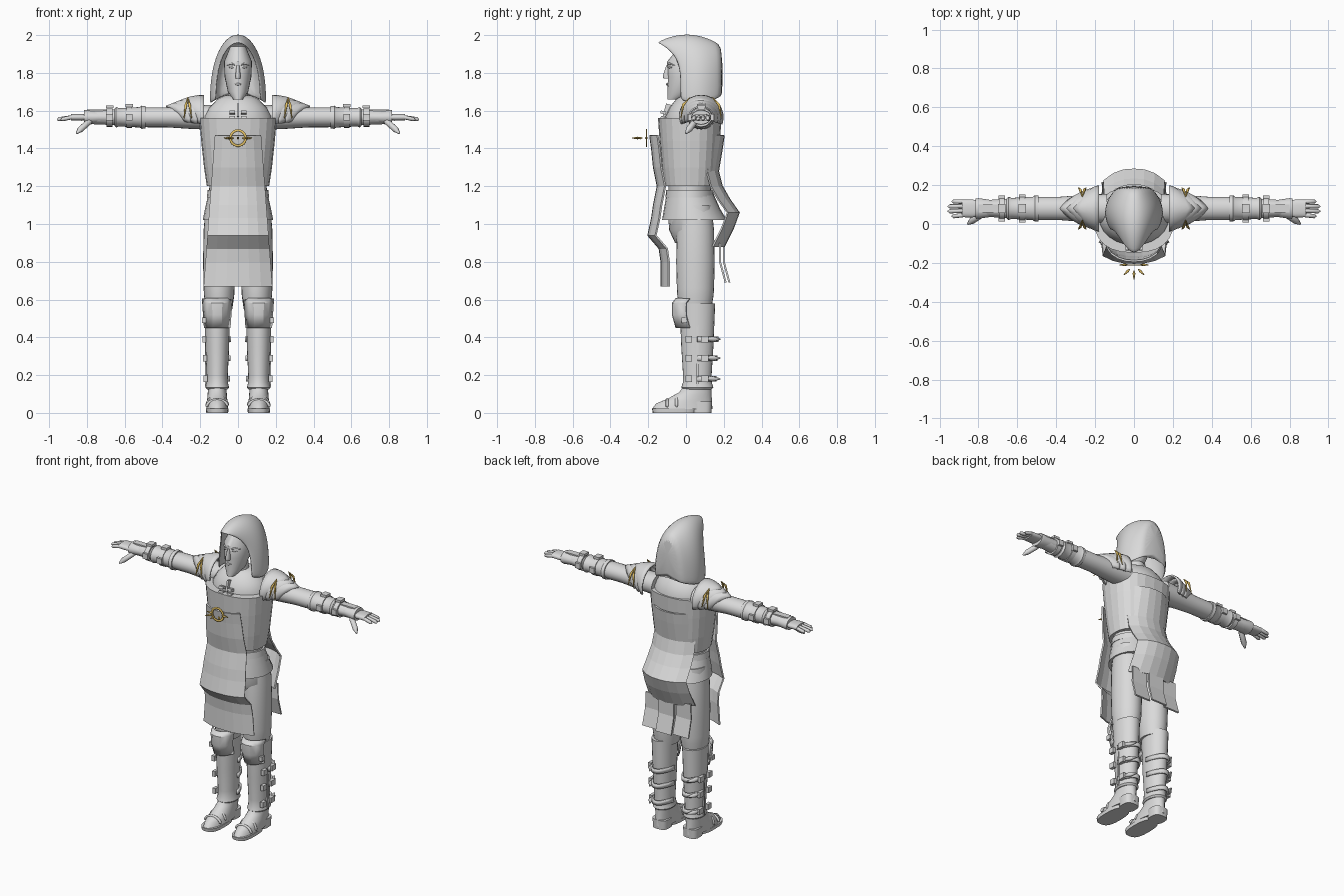
import bpy, bmesh
from math import sin, cos, pi, sqrt, radians, copysign
from mathutils import Vector, Matrix

if "Cube" in bpy.data.objects:
    bpy.data.objects.remove(bpy.data.objects["Cube"], do_unlink=True)


def material(name, *rgb):
    m = bpy.data.materials.new(name)
    m.use_nodes = True
    m.diffuse_color = (*rgb, 1)
    m.node_tree.nodes["Principled BSDF"].inputs["Base Color"].default_value = (*rgb, 1)
    return m


grey = material("plain grey", .7, .7, .7)
gold = material("gold", .8, .55, .13)


def mix(a, b, t):
    return a + (b - a) * t


def add(name, data, mat, mirror=False, solid=0, sub=False):
    o = bpy.data.objects.new(name, data)
    bpy.context.collection.objects.link(o)
    data.materials.append(mat)
    if solid:
        thickness = o.modifiers.new("thickness", 'SOLIDIFY')
        thickness.thickness, thickness.offset = solid, 0
    if sub:
        rounding = o.modifiers.new("rounding", 'SUBSURF')
        rounding.levels = rounding.render_levels = 1
    if mirror:
        o.modifiers.new("other side", 'MIRROR')


def finish(name, bm, mat=grey, smooth=40, **mods):
    bmesh.ops.recalc_face_normals(bm, faces=bm.faces)
    mesh = bpy.data.meshes.new(name)
    bm.to_mesh(mesh)
    bm.free()
    add(name, mesh, mat, **mods)
    if smooth:
        bpy.ops.object.select_all(action='DESELECT')
        o = next(o for o in bpy.context.collection.objects if o.data == mesh)
        o.select_set(True)
        bpy.context.view_layer.objects.active = o
        bpy.ops.object.shade_smooth_by_angle(angle=radians(smooth))


def skin(name, rows, loop=False, caps=(), **options):
    """Quads between rows of points; loop closes each row."""
    bm = bmesh.new()
    verts = [[bm.verts.new(p) for p in row] for row in rows]
    count = len(verts[0])
    for a, b in zip(verts, verts[1:]):
        for i in range(count if loop else count - 1):
            j = (i + 1) % count
            bm.faces.new((a[i], a[j], b[j], b[i]))
    for cap in caps:
        bm.faces.new(verts[cap])
    finish(name, bm, **options)


def loft(name, rings, at=(0, 0), stretch=1, axis='z', sides=24, power=2, **options):
    """Rings are (position, radius), then optional shift and stretch of the second direction."""
    rows = []
    for ring in rings:
        t, r, shift, ratio = ring + (0, stretch)[len(ring) - 2:]
        row = []
        for i in range(sides):
            c, s = cos(2 * pi * i / sides), sin(2 * pi * i / sides)
            u = at[0] + r * copysign(abs(c) ** (2 / power), c)
            v = at[1] + shift + r * ratio * copysign(abs(s) ** (2 / power), s)
            row.append((t, u, v) if axis == 'x' else (u, v, t))
        rows.append(row)
    skin(name, rows, loop=True, caps=(0, -1), **options)


def panel(name, profile, top, bottom, setback=0, centre=0, columns=6, **options):
    """Hanging sheet from a (y, z) profile, with widths running from top to bottom."""
    first, last = profile[0][1], profile[-1][1]
    rows = []
    for y, z in profile:
        width = mix(top, bottom, (first - z) / (first - last))
        spans = [2 * i / columns - 1 for i in range(columns + 1)]
        rows.append([(centre + width * s, y + setback * abs(s) ** 2.5, z) for s in spans])
    skin(name, rows, solid=.01, **options)


def box(name, at, size, turn=0, mirror=True):
    bm = bmesh.new()
    bmesh.ops.create_cube(bm, size=1, matrix=Matrix.Translation(at)
                          @ Matrix.Rotation(radians(turn), 4, 'X') @ Matrix.Diagonal((*size, 1)))
    finish(name, bm, smooth=0, mirror=mirror)


def tube(name, points, thick, mat=grey, mirror=True, cyclic=False):
    """Round strand along points; open ends taper."""
    curve = bpy.data.curves.new(name, 'CURVE')
    curve.dimensions, curve.bevel_depth, curve.bevel_resolution = '3D', thick, 2
    curve.use_fill_caps = True
    spline = curve.splines.new('POLY')
    spline.points.add(len(points) - 1)
    for q, co in zip(spline.points, points):
        q.co = (*co, 1)
    if not cyclic:
        spline.points[0].radius = spline.points[-1].radius = .3
    spline.use_smooth, spline.use_cyclic_u = True, cyclic
    add(name, curve, mat, mirror)


def arc(centre, u, v, turn=2 * pi, count=24):
    centre, u, v = Vector(centre), Vector(u), Vector(v)
    return [centre + u * cos(turn * i / count) + v * sin(turn * i / count) for i in range(count)]


# Head and face
loft("head", [(1.66, .025, -.065), (1.7, .054, -.025), (1.78, .071), (1.86, .074), (1.94, .04, .02)], stretch=1.35)
loft("nose", [(1.77, .013), (1.785, .014, -.002), (1.84, .007, .006)], at=(0, -.1), stretch=1.5)
eye_z = 1.83
tube("eyes", [(.016, -.092, eye_z), (.032, -.087, eye_z), (.05, -.07, eye_z)], .007)
tube("eyebrows", [(.013, -.1, eye_z + .01), (.035, -.09, eye_z + .02), (.06, -.06, eye_z + .01)], .006)
tube("lips", [(-.02, -.09, 1.74), (0, -.1, 1.74), (.02, -.09, 1.74)], .007, mirror=False)
loft("neck", [(1.56, .07), (1.64, .055), (1.72, .05)], at=(0, .02))
tube("collar", arc((0, .02, 1.64), (.08, 0, 0), (0, .08, .01)), .014, mirror=False, cyclic=True)

# Hood made of arches from the brow to the back of the head
hood = []
for k in range(9):
    t = k / 8
    width, bottom, top = .145 - .18 * (t - .4) ** 2, 1.64 + .1 * (t - .4) ** 2, 2 - .2 * (t - .45) ** 2
    row = []
    for i in range(21):
        rise, side = sin(pi * i / 20), cos(pi * i / 20)
        x = copysign(width * sqrt(max(0, 1 - rise ** 2.3)), side)
        y = mix(mix(-.03, .19, t), mix(-.15, .19, t), rise ** 5)
        row.append((x, y, mix(bottom, top, rise)))
    hood.append(row)
skin("hood", hood, caps=(-1,), solid=.01, sub=True, smooth=60)

# Torso
body = (0, .02)
loft("upper_chest", [(1.5, .18), (1.57, .18), (1.62, .15), (1.66, .11), (1.68, .07)], at=(0, .035), stretch=.8)
loft("cuirass", [(1.2, .165), (1.3, .18), (1.44, .195), (1.56, .205)], at=body, stretch=.82, power=2.4, smooth=0)
loft("waist", [(1, .15), (1.22, .15)], at=body, stretch=.75)
loft("belt", [(1.14, .165), (1.18, .16)], at=body, stretch=.78, smooth=30)
loft("hip_skirt", [(1.02, .187, .025, .92), (1.08, .175, .012, .85), (1.17, .155)], at=body, stretch=.78)
loft("pelvis", [(.9, .12), (.97, .17), (1.1, .155)], at=body, stretch=.65)
for z in (1.56, 1.59):
    box("clasp_plates", (.03, -.12, z), (.03, .03, .015), turn=-15)
box("clasp_pin", (0, -.1, 1.6), (.012, .03, .07), turn=-15, mirror=False)

# Tabard front and back
panel("front_tabard", [(-.19, 1.47), (-.18, 1.4), (-.17, 1.3), (-.15, 1.2), (-.17, 1.1), (-.18, 1.03),
                       (-.2, .94), (-.14, .87), (-.13, .8), (-.13, .67)], .12, .18, setback=.04, smooth=0)
panel("back_tabard", [(.2, 1.47), (.19, 1.4), (.17, 1.28), (.19, 1.2), (.23, 1.13), (.28, 1.06),
                      (.25, .98), (.2, .88)], .135, .165, setback=-.06, smooth=0)
for side in (-1, 0, 1):
    y = .2 - .02 * abs(side)
    panel("back_flap", [(y, .9), (y, .8), (y + .03, .69)], .053, .056, centre=side * .11, columns=2, smooth=0)

# Emblem: flat ring with spikes
emblem = Vector((0, -.21, 1.455))
skin("emblem_ring", [arc(emblem, (r, 0, 0), (0, 0, r)) for r in (.034, .047)], loop=True, mat=gold, solid=.005)
for k in range(5):
    aim = Vector((cos(pi * k / 4), -sin(pi * k / 4), 0))
    tube("emblem_spike", [emblem + aim * d for d in (.03, .045, .075)], .007, gold, False)

# Arms
arm = (.08, 1.565)
arm_y, arm_z = arm
sleeve = dict(at=arm, axis='x', mirror=True)
loft("arms", [(.14, .075), (.25, .07), (.38, .06), (.48, .06), (.6, .05), (.8, .04)], stretch=.88, **sleeve)
loft("bracers", [(.49, .066), (.51, .068), (.52, .06), (.63, .054), (.645, .06), (.655, .05)],
     stretch=.9, **sleeve)
loft("glove_cuffs", [(.65, .05), (.74, .044), (.8, .053), (.815, .05)], stretch=.75, **sleeve)
for x, r in ((.575, .062), (.68, .056)):
    loft("arm_strap", [(x - .015, r), (x + .015, r)], stretch=.9, smooth=30, **sleeve)
    for side in (-1, 1):
        box("arm_buckle", (x, arm_y + side * r, arm_z), (.035, .02, .035))
    box("arm_buckle_top", (x, arm_y, arm_z + r), (.04, .045, .015))
box("wrist_plate", (.74, arm_y, arm_z + .035), (.12, .04, .012))

# Hands
loft("palms", [(.79, .036), (.83, .046), (.885, .045)], stretch=.4, power=2.5, **sleeve)
for k in range(4):
    spread = k - 1.5
    y, tip = arm_y + spread * .023, .96 - .01 * spread ** 2
    tube("fingers", [(.86, y, arm_z), (.88, y, arm_z), (tip - .01, y * 1.1 - .01, arm_z - .01),
                     (tip, y * 1.1 - .01, arm_z - .015)], .011)
tube("thumbs", [(.76, .07, 1.56), (.79, .045, 1.54), (.835, .015, 1.5), (.855, 0, 1.48)], .017)

# Shoulder guards: overlapping pointed plates with curved trim
for layer in range(3):
    start, radius = .18 + .035 * layer, .114 - .014 * layer
    plate = []
    for k in range(5):
        t = k / 4
        row = []
        for i in range(17):
            turn = mix(-1.9, 1.9, i / 16)
            r = radius - .03 * t * t
            row.append((start + .13 * t * (1 - abs(turn) / 2.6), arm_y + r * sin(turn), arm_z + r * cos(turn)))
        plate.append(row)
    skin("shoulder_plate", plate, mirror=True, solid=.01)
for side in (-1, 1):
    for lean in (-.02, .02):
        tube("shoulder_trim", [(.266, arm_y + side * .06, 1.67), (.266 + lean / 2, arm_y + side * .095, 1.63),
                               (.266 + lean, arm_y + side * .107, 1.56)], .007, gold)

# Legs
leg = (.11, .06)
leg_x, leg_y = leg
loft("trousers", [(1.1, .07), (.97, .082), (.8, .085), (.66, .082), (.62, .08), (.55, .07)], at=(.1, .05),
     stretch=1.2, mirror=True)
loft("greaves", [(.58, .07), (.45, .066), (.35, .063), (.2, .056), (.16, .057), (.135, .063), (.125, .055)],
     at=leg, stretch=1.35, mirror=True)
panel("knee_guards", [(-.05, .605), (-.07, .58), (-.07, .52), (-.05, .45)], .077, .066, setback=.07,
      centre=leg_x, smooth=30, mirror=True)
box("knee_buckle", (.18, -.01, .49), (.02, .03, .03))
box("greave_seam", (.168, leg_y, .32), (.016, .012, .36))
for z, r in ((.39, .069), (.29, .065), (.18, .062)):
    back = leg_y + r * 1.4 + .01
    panel("leg_strap", [(back, z + .014), (back, z - .014)], r, r, setback=leg_y - back, centre=leg_x,
          columns=10, mirror=True)
    box("leg_buckle", (leg_x + r, .015, z), (.02, .035, .035))
    box("strap_holder", (leg_x + r, .1, z), (.02, .04, .035))
    tube("strap_tongue", [(.17, .1, z), (.155, .14, z), (.135, .18, z)], .014)

# Boots
loft("boots", [(.02, .058, -.08, 2.75), (.05, .055, -.07, 2.7), (.075, .053, -.04, 2.2),
               (.11, .05, -.01, 1.7), (.14, .05)], at=leg, stretch=1.5, mirror=True)
loft("soles", [(0, .058), (.022, .06)], at=(leg_x, -.06), stretch=2, power=2.8, mirror=True)
loft("heels", [(0, .05), (.06, .053)], at=(leg_x, .085), power=3, mirror=True)
for y, rise in ((-.1, .04), (-.05, .06)):
    tube("boot_strap", arc((leg_x, y, .03), (.056, 0, 0), (0, 0, rise), turn=pi), .008)
